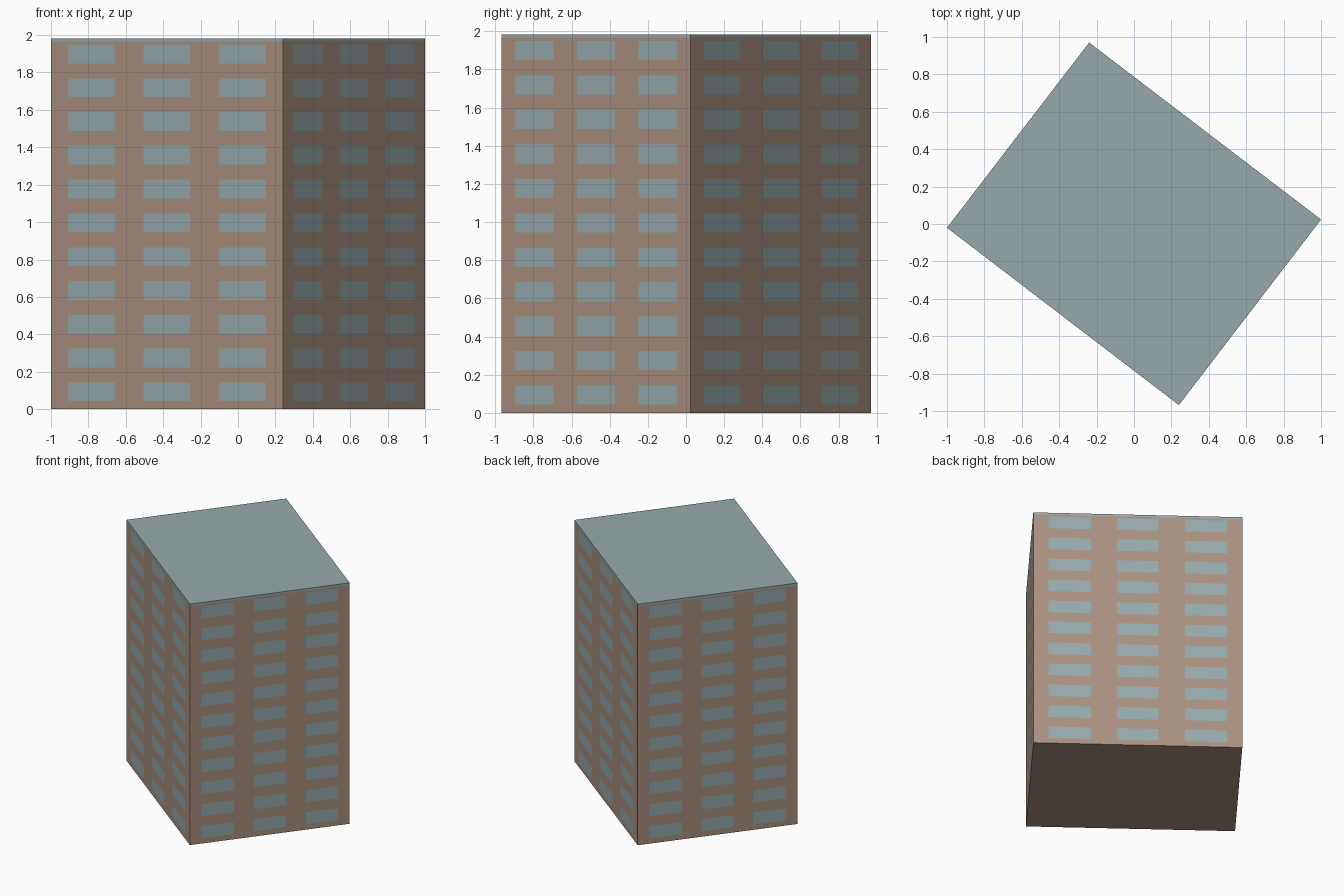
import bpy, bmesh
from mathutils import Vector

if "Cube" in bpy.data.objects:
    bpy.data.objects.remove(bpy.data.objects["Cube"])

# Footprint corners, counter-clockwise from above
CORNERS = [Vector((-1.0, -0.02, 0)), Vector((0.24, -0.968, 0)),
           Vector((1.0, 0.024, 0)), Vector((-0.24, 0.97, 0))]
WALL_TOP, ROOF_TOP = 1.965, 1.982
FLOORS, FIRST_SILL, PITCH, WINDOW_H = 11, 0.043, 0.1806, 0.1
COLUMNS = [0, 0.073, 0.277, 0.4, 0.6, 0.725, 0.927, 1]


def material(name, rgb):
    m = bpy.data.materials.new(name)
    m.diffuse_color = (*rgb, 1)
    m.use_nodes = True
    m.node_tree.nodes["Principled BSDF"].inputs["Base Color"].default_value = m.diffuse_color
    return m


brown = material("brown_wall", (0.40, 0.28, 0.215))
teal = material("grey_teal", (0.305, 0.40, 0.412))


def add_object(name, bm, mats):
    bmesh.ops.remove_doubles(bm, verts=bm.verts, dist=0.0005)
    me = bpy.data.meshes.new(name)
    bm.to_mesh(me)
    bm.free()
    for m in mats:
        me.materials.append(m)
    ob = bpy.data.objects.new(name, me)
    bpy.context.collection.objects.link(ob)


# Tower walls: each side is a grid whose odd cells are flush windows
rows = [0]
for f in range(FLOORS):
    sill = FIRST_SILL + f * PITCH
    rows += [sill, sill + WINDOW_H]
rows.append(WALL_TOP)

bm = bmesh.new()
for i in range(4):
    a, b = CORNERS[i], CORNERS[(i + 1) % 4]
    grid = [[bm.verts.new(a.lerp(b, t) + Vector((0, 0, z))) for t in COLUMNS] for z in rows]
    for r in range(len(rows) - 1):
        for c in range(len(COLUMNS) - 1):
            face = bm.faces.new((grid[r][c], grid[r][c + 1], grid[r + 1][c + 1], grid[r + 1][c]))
            face.material_index = 1 if r % 2 and c % 2 else 0
# Underside
bm.faces.new([bm.verts.new(p) for p in reversed(CORNERS)])
add_object("tower_walls", bm, [brown, teal])

# Thin flat roof slab
bm = bmesh.new()
low = [bm.verts.new(p + Vector((0, 0, WALL_TOP))) for p in CORNERS]
high = [bm.verts.new(p + Vector((0, 0, ROOF_TOP))) for p in CORNERS]
bm.faces.new(high)
bm.faces.new(low[::-1])
for i in range(4):
    j = (i + 1) % 4
    bm.faces.new((low[i], low[j], high[j], high[i]))
add_object("roof_slab", bm, [teal])
